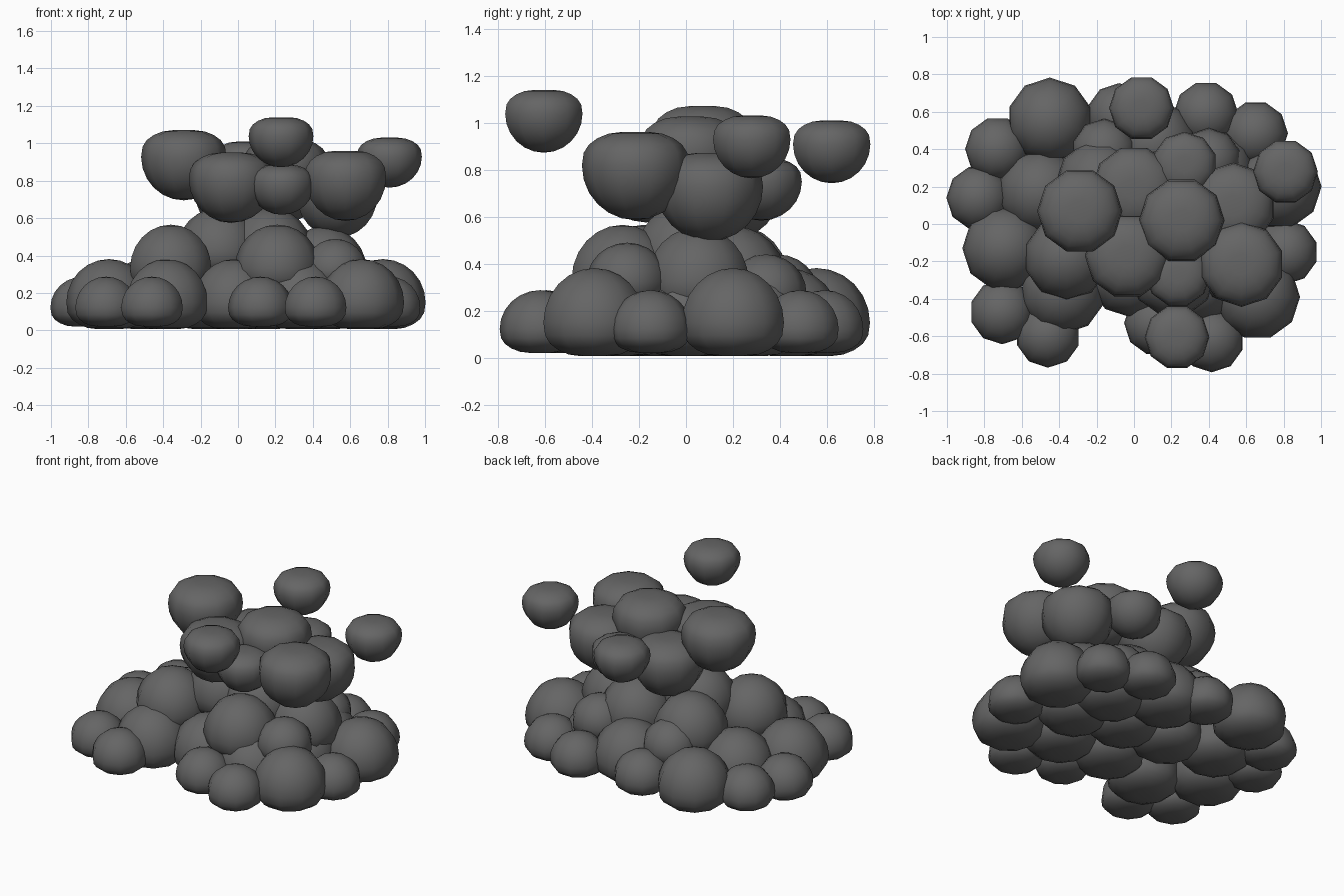
import bpy, bmesh, math, random

if "Cube" in bpy.data.objects:
    bpy.data.objects.remove(bpy.data.objects["Cube"])

random.seed(4)

smoke = bpy.data.materials.new("dark_smoke")
smoke.diffuse_color = (0.13, 0.13, 0.13, 1)
smoke.use_nodes = True
smoke.node_tree.nodes["Principled BSDF"].inputs["Base Color"].default_value = smoke.diffuse_color


def puff(name, x, y, r, base, height, flipped=False):
    """Ten-sided smoke puff: round dome on one side, flattened on the other."""
    bm = bmesh.new()
    bmesh.ops.create_uvsphere(bm, u_segments=10, v_segments=12, radius=1)
    dome = 0.62 * height
    flat = height - dome
    for v in bm.verts:
        u = v.co.z
        v.co.z = dome * u if u >= 0 else -flat * min(1, 1.06 * abs(u) ** 0.75)
        v.co.x *= r
        v.co.y *= r
        if flipped:                      # half turn keeps the normals outward
            v.co.z *= -1
            v.co.y *= -1
    me = bpy.data.meshes.new(name)
    bm.to_mesh(me)
    bm.free()
    me.materials.append(smoke)
    for p in me.polygons:
        p.use_smooth = True
    ob = bpy.data.objects.new(name, me)
    bpy.context.collection.objects.link(ob)
    ob.location = (x, y, base + (dome if flipped else flat))
    ob.rotation_euler.z = random.choice((0, math.pi / 10))


BIG, SMALL = (0.228, 0.375), (0.173, 0.267)    # radius, height


def layer(name, size, spots, flipped=False):
    for i, (x, y, base) in enumerate(spots):
        puff(f"{name}_{i + 1}", x, y, size[0], base, size[1], flipped)


# Ground layer: large puffs, then the small ones around the rim
layer("ground_puff", BIG, [(x, y, 0.006) for x, y in (
    (-0.45, 0.555), (-0.69, -0.13), (-0.38, -0.36), (0.66, -0.39),
    (0.775, 0.2), (0.11, 0.43), (-0.5, 0.17), (-0.02, -0.27),
    (0.33, -0.3), (0.42, 0.28), (-0.17, 0.1), (0.15, 0.08), (0.47, 0.0))])
layer("rim_puff", SMALL, [(x, y, 0.02) for x, y in (
    (-0.73, 0.4), (-0.83, 0.14), (-0.705, -0.47), (-0.46, -0.595),
    (0.12, -0.53), (0.415, -0.62), (0.81, -0.15), (0.65, 0.485),
    (0.385, 0.59), (-0.08, 0.58))])

# Middle of the column
layer("middle_puff", BIG, [
    (-0.36, -0.18, 0.19), (0.21, -0.27, 0.19), (0.46, 0.05, 0.18),
    (-0.19, 0.22, 0.185), (0.22, 0.2, 0.185),
    (-0.1, 0.0, 0.28), (0.17, 0.0, 0.28)])
layer("middle_small_puff", SMALL, [
    (0.52, -0.25, 0.222), (-0.16, 0.39, 0.172), (0.4, 0.34, 0.172)])

# Upside-down puffs forming the top of the cloud
layer("top_puff", BIG, [
    (-0.29, 0.07, 0.695), (0.255, 0.02, 0.65), (0.575, -0.215, 0.585),
    (-0.035, -0.17, 0.575), (0.53, 0.1, 0.495), (0.0, 0.19, 0.5)], True)
layer("top_small_puff", SMALL, [
    (0.235, -0.27, 0.618), (0.27, 0.32, 0.583), (0.81, 0.28, 0.763)], True)

# Loose floating puffs
layer("floating_puff", SMALL, [(0.23, -0.605, 0.872), (0.04, 0.62, 0.742)], True)
